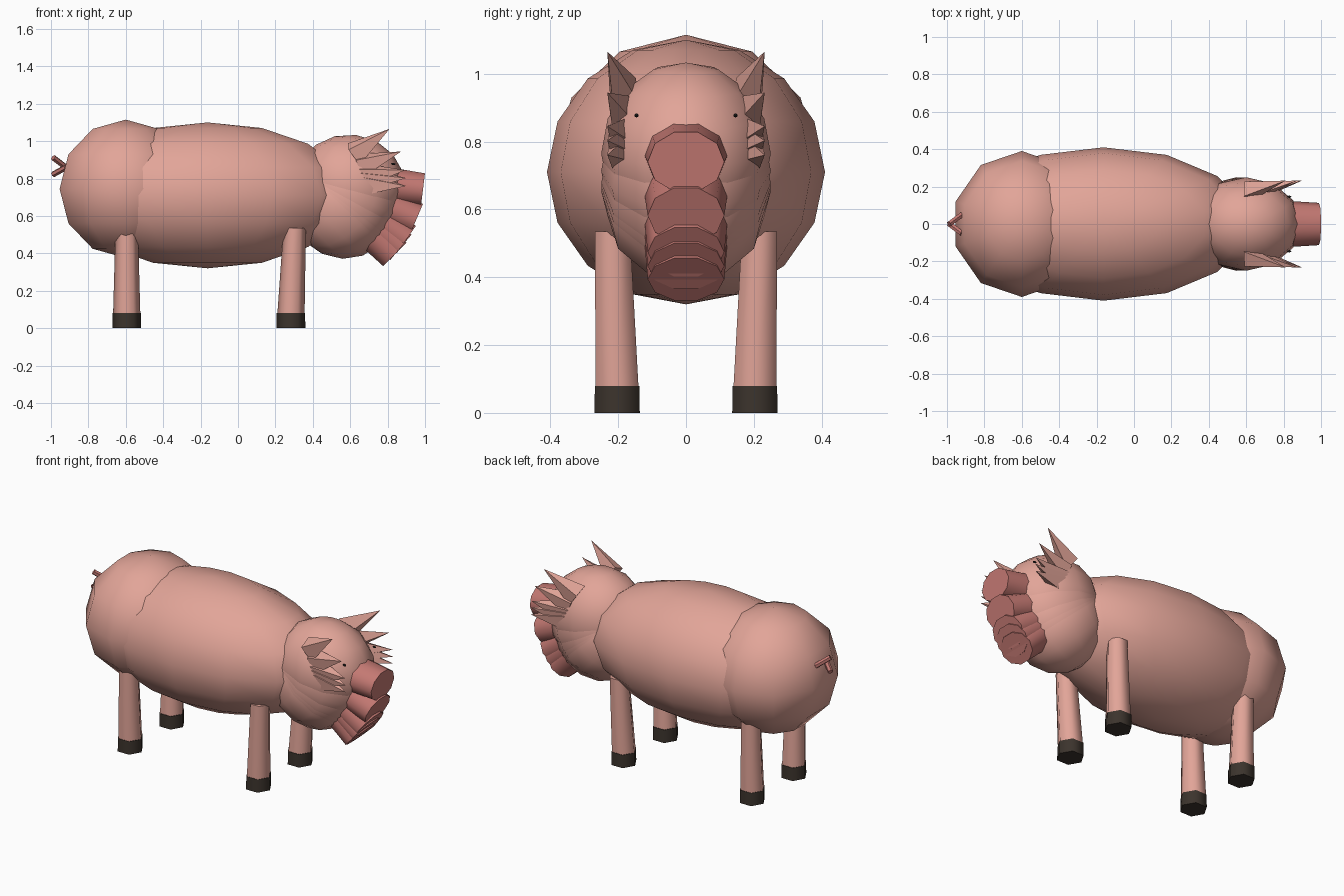
import bpy, bmesh, math
from mathutils import Matrix, Vector

if "Cube" in bpy.data.objects:
    bpy.data.objects.remove(bpy.data.objects["Cube"])


def material(name, rgb):
    m = bpy.data.materials.new(name)
    m.diffuse_color = (*rgb, 1)
    m.use_nodes = True
    m.node_tree.nodes["Principled BSDF"].inputs["Base Color"].default_value = m.diffuse_color
    return m


SKIN = material("skin pink", (0.76, 0.375, 0.315))
SNOUT = material("snout rose", (0.55, 0.19, 0.17))
HOOF = material("hoof brown", (0.045, 0.034, 0.026))
EYE = material("eye black", (0.01, 0.01, 0.01))


def finish(name, bm, mat, smooth_angle=None):
    me = bpy.data.meshes.new(name)
    bm.to_mesh(me)
    bm.free()
    ob = bpy.data.objects.new(name, me)
    bpy.context.collection.objects.link(ob)
    me.materials.append(mat)
    if smooth_angle:
        bpy.ops.object.select_all(action='DESELECT')
        ob.select_set(True)
        bpy.context.view_layer.objects.active = ob
        bpy.ops.object.shade_smooth_by_angle(angle=math.radians(smooth_angle))
    return ob


def place(loc, scale=(1, 1, 1)):
    return Matrix.Translation(loc) @ Matrix.Diagonal((*scale, 1))


def ball(name, mat, segs, rings, loc, radii, pre=Matrix()):
    bm = bmesh.new()
    bmesh.ops.create_uvsphere(bm, u_segments=segs, v_segments=rings, radius=1,
                              matrix=pre @ place(loc, radii))
    return finish(name, bm, mat, 60)


def tube(name, mat, a, b, ra, rb, segs, squash=1.0, turn=0.0, pre=Matrix(), smooth=50):
    """Tapered prism from a to b, squashed along its local x axis."""
    a, b = Vector(a), Vector(b)
    d = b - a
    rot = d.to_track_quat('Z', 'Y').to_matrix().to_4x4()
    m = (Matrix.Translation((a + b) / 2) @ rot @ Matrix.Diagonal((squash, 1, 1, 1))
         @ Matrix.Rotation(math.radians(turn), 4, 'Z'))
    bm = bmesh.new()
    bmesh.ops.create_cone(bm, cap_ends=True, segments=segs, radius1=ra, radius2=rb,
                          depth=d.length, matrix=pre @ m)
    return finish(name, bm, mat, smooth)


# trunk
ball("body", SKIN, 14, 8, (-0.163, 0, 0.71), (0.78, 0.41, 0.39))
ball("rump", SKIN, 10, 6, (-0.60, 0, 0.745), (0.372, 0.39, 0.37))

# legs with hooves
for end, x, lean in (("rear", -0.595, 0.0), ("front", 0.283, 0.02)):
    for side, s in (("left", 1), ("right", -1)):
        def ring(bm, z, r, cx, cy):
            return [bm.verts.new((cx + r * math.cos(i * math.pi / 3),
                                  cy + r * math.sin(i * math.pi / 3), z)) for i in range(6)]

        def prism(name, mat, lower, upper):
            bm = bmesh.new()
            lo, hi = ring(bm, *lower), ring(bm, *upper)
            for i in range(6):
                j = (i + 1) % 6
                bm.faces.new((lo[i], lo[j], hi[j], hi[i]))
            bm.faces.new(lo[::-1])
            bm.faces.new(hi)
            finish(name, bm, mat, 62)

        y = 0.203 * s
        prism(f"{end}_{side}_leg", SKIN, (0.07, 0.073, x, y), (0.535, 0.06, x + lean, y + 0.014 * s))
        prism(f"{end}_{side}_hoof", HOOF, (0, 0.077, x, y), (0.08, 0.076, x, y))

# head, snout and ears repeated in nodding steps about the neck
NECK = Vector((0.411, 0, 0.785))
for n, tilt in enumerate((7, 23, 35, 40, 45), 1):
    nod = (Matrix.Translation(NECK) @ Matrix.Rotation(math.radians(tilt), 4, 'Y')
           @ Matrix.Translation(-NECK))
    ball(f"head_{n}", SKIN, 12, 8, (0.60, 0, 0.788), (0.295, 0.25, 0.27), nod)
    bm = bmesh.new()
    bmesh.ops.create_cone(bm, cap_ends=True, segments=10, radius1=0.123, radius2=0.113, depth=0.16,
                          matrix=nod @ place((0.91, 0, 0.811), (1, 1, 0.82))
                          @ Matrix.Rotation(math.pi / 2, 4, 'Y'))
    finish(f"snout_{n}", bm, SNOUT, 50)
    for side, s in (("left", 1), ("right", -1)):
        tube(f"{side}_ear_{n}", SKIN, (0.60, 0.18 * s, 0.955), (0.773, 0.232 * s, 1.112),
             0.075, 0.0, 4, 0.75, 20 * s, nod, None)
        if n == 1:
            ball(f"{side}_eye", EYE, 8, 6, (0.816, 0.146 * s, 0.928), (0.012, 0.006, 0.006), nod)

# curled tail stubs
tube("tail_upper", SNOUT, (-0.92, 0.05, 0.86), (-0.988, 0.0, 0.912), 0.016, 0.016, 6)
tube("tail_lower", SNOUT, (-0.92, -0.05, 0.86), (-0.988, 0.0, 0.822), 0.016, 0.016, 6)
